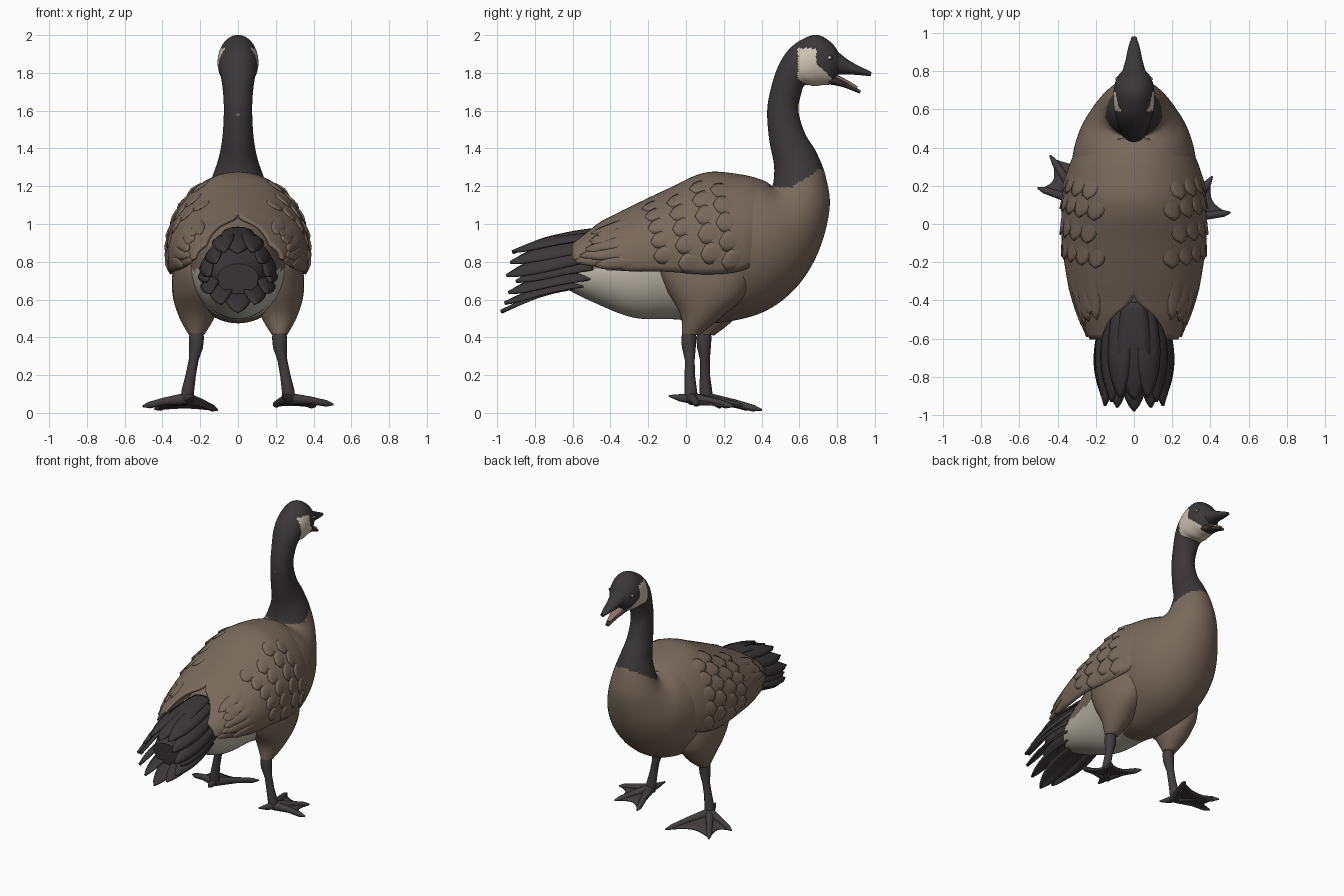
import bpy, bmesh, math
from mathutils import Vector as V

if "Cube" in bpy.data.objects:
    bpy.data.objects.remove(bpy.data.objects["Cube"])


def mat(name, *c):
    m = bpy.data.materials.new(name)
    m.diffuse_color = (*c, 1)
    m.use_nodes = True
    m.node_tree.nodes["Principled BSDF"].inputs["Base Color"].default_value = m.diffuse_color
    return m


BROWN = mat("brown plumage", .195, .143, .106)
BLACK = mat("black plumage", .045, .039, .041)
CHEEK = mat("cream cheek", .62, .54, .44)
RUMP = mat("pale undertail", .52, .49, .41)
LEG = mat("dark leg skin", .055, .047, .048)
MOUTH = mat("mouth", .28, .16, .12)


def finish(bm, name, mats, rule=None, thick=0, angle=50):
    bmesh.ops.recalc_face_normals(bm, faces=bm.faces)
    if rule:
        for f in bm.faces:
            f.material_index = rule(f.calc_center_median())
    me = bpy.data.meshes.new(name)
    bm.to_mesh(me)
    bm.free()
    ob = bpy.data.objects.new(name, me)
    bpy.context.collection.objects.link(ob)
    for m in mats:
        me.materials.append(m)
    if thick:
        s = ob.modifiers.new("thickness", 'SOLIDIFY')
        s.thickness, s.offset = thick, 0
    bpy.ops.object.select_all(action='DESELECT')
    ob.select_set(True)
    bpy.context.view_layer.objects.active = ob
    bpy.ops.object.shade_smooth_by_angle(angle=math.radians(angle))
    return ob


def spline(rows, steps):
    """Catmull-Rom through rows of numbers."""
    out, n = [], len(rows)
    for i in range(n - 1):
        p = [rows[max(0, min(n - 1, i + k))] for k in (-1, 0, 1, 2)]
        for j in range(steps):
            t = j / steps
            out.append([.5 * (2 * b + (c - a) * t + (2 * a - 5 * b + 4 * c - d) * t * t
                              + (3 * b - a - 3 * c + d) * t ** 3) for a, b, c, d in zip(*p)])
    return out + [list(rows[-1])]


def loft(bm, rows, steps=5, n=24):
    """Elliptic sections, each given by (y,z of back, y,z of front, half width, x centre)."""
    rings = []
    for ya, za, yb, zb, w, xc in spline([tuple(r) + (0,) * (6 - len(r)) for r in rows], steps):
        ring = []
        for k in range(n):
            a = 2 * math.pi * k / n
            u = (1 + math.cos(a)) / 2
            ring.append(bm.verts.new((xc + w * math.sin(a), yb + (ya - yb) * u, zb + (za - zb) * u)))
        rings.append(ring)
    for r, s in zip(rings, rings[1:]):
        for k in range(n):
            bm.faces.new((r[k], r[(k + 1) % n], s[(k + 1) % n], s[k]))
    bm.faces.new(rings[0])
    bm.faces.new(rings[-1])


def sheet(bm, fn, nu, nv):
    """Grid surface from fn(u, v), u and v in 0..1."""
    g = [[bm.verts.new(fn(i / nu, j / nv)) for j in range(nv + 1)] for i in range(nu + 1)]
    for i in range(nu):
        for j in range(nv):
            bm.faces.new((g[i][j], g[i + 1][j], g[i + 1][j + 1], g[i][j + 1]))


# Body, neck and head in one loft
def body_rule(c):
    if c.z > 1.6:
        front = min(.772, .69 + max(0, 1.85 - c.z) * 1.05)
        low = 1.77 - (c.y - .592) * .7
        return 2 if (abs(c.x) > .03 or c.z < 1.79) and .592 < c.y < front and low < c.z < 1.93 else 1
    if c.z > 1.195 + max(0, c.y - .56) * .65 and c.y > .43:
        return 1
    return 3 if c.y < -.02 and c.z < .76 else 0


bm = bmesh.new()
loft(bm, [(-.62, .80, -.64, .66, .10), (-.5, .9, -.5, .59, .165), (-.3, 1.02, -.28, .505, .215),
          (-.1, 1.14, -.05, .495, .265), (.1, 1.24, .15, .475, .315), (.25, 1.255, .4, .53, .325),
          (.36, 1.24, .58, .66, .29), (.43, 1.21, .7, .85, .23), (.455, 1.2, .76, 1.08, .175),
          (.465, 1.24, .74, 1.25, .138), (.465, 1.32, .69, 1.38, .102), (.44, 1.45, .63, 1.48, .082),
          (.43, 1.6, .595, 1.6, .075), (.45, 1.72, .61, 1.69, .08), (.49, 1.84, .63, 1.735, .092),
          (.55, 1.93, .68, 1.73, .105), (.63, 1.985, .72, 1.735, .108), (.70, 2.0, .77, 1.74, .1),
          (.77, 1.96, .79, 1.765, .08), (.81, 1.905, .81, 1.80, .055)], 10, 64)
finish(bm, "body_neck_head", [BROWN, BLACK, CHEEK, RUMP], body_rule)

# Open beak and tongue
bm = bmesh.new()
loft(bm, [(.77, 1.94, .77, 1.79, .07), (.86, 1.868, .85, 1.792, .045),
          (.93, 1.83, .92, 1.788, .03), (.982, 1.805, .978, 1.782, .013)], 4, 16)
loft(bm, [(.75, 1.80, .75, 1.74, .06), (.84, 1.752, .83, 1.725, .037), (.925, 1.708, .92, 1.69, .015)], 4, 16)
finish(bm, "beak", [BLACK])
bm = bmesh.new()
loft(bm, [(.77, 1.805, .77, 1.77, .042), (.85, 1.764, .84, 1.74, .028), (.91, 1.728, .9, 1.71, .014)], 3, 12)
finish(bm, "tongue", [MOUTH])

# Eyes
for name, r, x, m in (("eyes", .016, .079, BLACK), ("eye_glints", .009, .09, CHEEK)):
    bm = bmesh.new()
    for s in (-1, 1):
        res = bmesh.ops.create_uvsphere(bm, u_segments=12, v_segments=8, radius=r)
        bmesh.ops.translate(bm, verts=res['verts'], vec=(s * x, .76, 1.88))
    finish(bm, name, [m])

# Wings: arcs around the body; rows are y, width, centre z, height, top and bottom angle
WING = spline([(.45, .21, .96, .235, 90, -15), (.4, .28, .92, .305, 90, -20), (.28, .34, .88, .375, 90, -20),
               (.1, .368, .86, .403, 90, -18), (-.1, .368, .85, .325, 90, -18), (-.3, .34, .83, .25, 90, -18),
               (-.4, .31, .82, .21, 88, -16), (-.48, .28, .815, .18, 68, -12), (-.6, .225, .815, .11, 42, 0)], 6)


def wing_row(y):
    y = max(-.6, min(.45, y))
    for a, b in zip(WING, WING[1:]):
        if y >= b[0] - 1e-6:
            t = (a[0] - y) / (a[0] - b[0])
            return [p + (q - p) * t for p, q in zip(a, b)]


def wing_pt(s, y, ang, off=0):
    _, w, zc, h, _, _ = wing_row(y)
    a = math.radians(ang)
    return V((s * (w + off) * math.cos(a), y, zc + (h + off) * math.sin(a)))


def wing_surface(s):
    def fn(u, v):
        y = .45 - 1.05 * u
        r = wing_row(y)
        top = 90 if y > -.38 else min(90, r[4])
        return wing_pt(s, y, r[5] + (top - r[5]) * v)
    return fn


def wing_feather(s, y0, a0, length, half, drift):
    def fn(t, v):
        wide = half * (1 - abs(2 * t - 1) ** 3.5) ** .6 + .3
        return wing_pt(s, y0 - length * t, a0 + drift * t + (2 * v - 1) * wide,
                       -.004 + .022 * t - .006 * (2 * v - 1) ** 2)
    return fn


bm = bmesh.new()
for s in (-1, 1):
    sheet(bm, wing_surface(s), 40, 20)
bmesh.ops.remove_doubles(bm, verts=bm.verts, dist=.001)
finish(bm, "wings", [BROWN], thick=.018)
bm = bmesh.new()
for s in (-1, 1):
    for i, y0 in enumerate((.36, .25, .13, .0)):          # short covert scales
        for j in range(5):
            sheet(bm, wing_feather(s, y0 - .015 * j, -8 + 15 * j + 7 * (i % 2), .17, 8, -2), 8, 4)
    for j in range(5):                                    # long folded flight feathers
        sheet(bm, wing_feather(s, -.12 - .03 * (j % 2), -6 + 14 * j, .36 + .02 * (j % 3), 8, -3), 10, 4)
        sheet(bm, wing_feather(s, -.28, -4 + 11 * j, .31 - .03 * j, 8, 0), 10, 4)
finish(bm, "wing_feathers", [BROWN], thick=.008)

# Black tail: solid root plus fans of long feathers
bm = bmesh.new()
loft(bm, [(-.42, .97, -.45, .76, .10), (-.55, .93, -.54, .70, .16),
          (-.68, .88, -.66, .665, .16), (-.76, .83, -.74, .65, .14), (-.84, .79, -.82, .63, .11)], 4)
finish(bm, "tail_root", [BLACK])


def leaf(bm, base, tip, width, tilt=0):
    b, d = V(base), V(tip) - V(base)
    side = d.cross(V((tilt, 0, 1))).normalized()
    up = side.cross(d).normalized()

    def fn(t, v):
        q = 2 * v - 1
        wide = width * (.7 + .3 * math.sin(math.pi * t)) * (1 - t ** 6) ** .8 + .002
        return b + d * t + side * q * wide + up * (.025 * math.sin(math.pi * t) - .012 * q * q)
    sheet(bm, fn, 14, 4)


bm = bmesh.new()
leaf(bm, (0, -.41, .98), (0, -.92, .855), .085)
leaf(bm, (0, -.52, .68), (0, -.98, .54), .075)
for s in (-1, 1):
    for bx, by, bz, tx, ty, tz, w, tilt in (
            (.07, -.44, .95, .075, -.91, .86, .06, .4), (.11, -.45, .90, .12, -.93, .80, .06, .8),
            (.15, -.46, .85, .155, -.95, .73, .055, 1.1), (.15, -.5, .79, .17, -.9, .70, .05, .9),
            (.12, -.5, .74, .15, -.94, .64, .06, .6), (.07, -.5, .70, .09, -.96, .585, .065, .3)):
        leaf(bm, (s * bx, by, bz), (s * tx, ty, tz), w, s * tilt)
finish(bm, "tail_feathers", [BLACK], thick=.012)


# Legs: thigh, shank, toes and webs; the left leg stands further forward
def rod(bm, pts, n=10):
    """Tapered tube through (x, y, z, radius) points."""
    rings = []
    for i, p in enumerate(pts):
        d = (V(pts[min(i + 1, len(pts) - 1)][:3]) - V(pts[max(i - 1, 0)][:3])).normalized()
        a = d.cross(V((.1, 0, 1)) if abs(d.z) < .8 else V((0, 1, 0))).normalized()
        c = d.cross(a)
        rings.append([bm.verts.new(V(p[:3]) + p[3] * (a * math.cos(k * math.tau / n) + c * math.sin(k * math.tau / n)))
                      for k in range(n)])
    for r, q in zip(rings, rings[1:]):
        for k in range(n):
            bm.faces.new((r[k], r[(k + 1) % n], q[(k + 1) % n], q[k]))
    bm.faces.new(rings[0])
    bm.faces.new(rings[-1])


LEGS = (("right", 1, 0, [(.505, .06, .045), (.41, .25, .035), (.19, .30, .04)]),
        ("left", -1, .08, [(-.505, .19, .035), (-.44, .36, .02), (-.11, .40, .016)]))
for name, s, dy, tips in LEGS:
    bm = bmesh.new()
    loft(bm, [(-.14, .92, .34, .92, .08, s * .2), (-.15, .78, .36, .78, .12, s * .22),
              (-.10, .65, .31 + dy / 2, .62, .128, s * .22), (-.03 + dy / 2, .52, .18 + dy, .50, .095, s * .218),
              (-.02 + dy, .42, .07 + dy, .41, .042, s * .22)], 5)
    finish(bm, name + "_thigh", [BROWN])
    bm = bmesh.new()
    ank = (s * .272, .03 + dy, .075)
    rod(bm, [(s * .22, .02 + dy, .45, .03), (s * .22, .015 + dy, .40, .04), (s * .222, .015 + dy, .35, .037),
             (s * .235, .02 + dy, .28, .026), (s * .25, .02 + dy, .2, .027), (s * .265, .025 + dy, .12, .033),
             (s * .27, .03 + dy, .06, .035)], 12)
    for t in tips:
        mid = V(ank).lerp(V(t), .5) + V((0, 0, .006))
        rod(bm, [(*ank, .033), (*mid, .021), (*V(ank).lerp(V(t), .85), .018), (*t, .005)])
    rod(bm, [(*ank, .028), (s * .255, -.03 + dy, .08, .02), (s * .235, -.09 + dy, .09, .005)])
    finish(bm, name + "_leg", [LEG])
    bm = bmesh.new()
    for a, b in zip(tips, tips[1:]):
        def web(u, v, a=V(a), b=V(b), o=V(ank)):
            edge = a.lerp(b, v) - o
            return o + edge * u * (.93 - .75 * v * (1 - v)) + V((0, 0, -.004))
        sheet(bm, web, 6, 8)
    bmesh.ops.remove_doubles(bm, verts=bm.verts, dist=.0005)
    finish(bm, name + "_web", [LEG], thick=.012)
